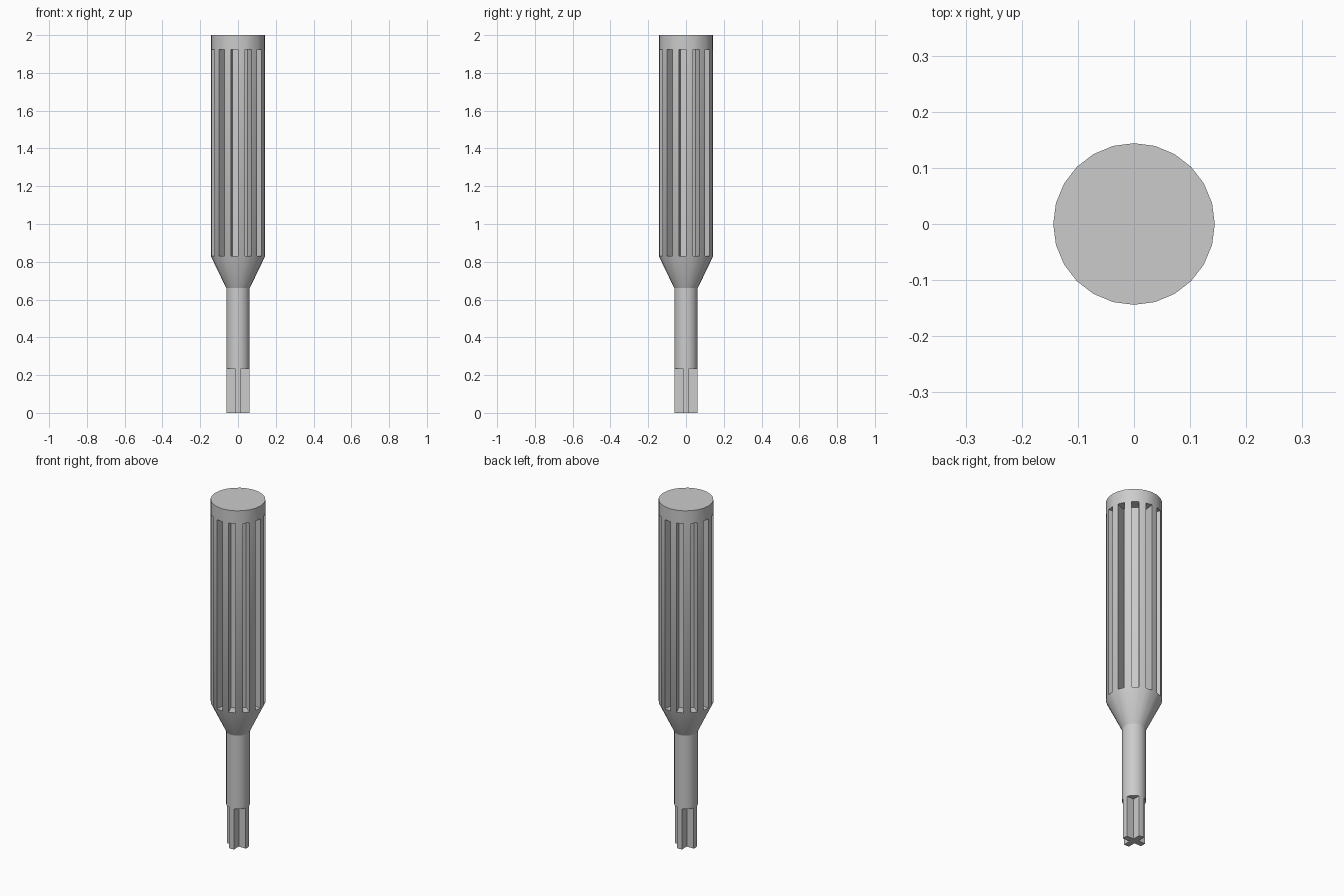
import bpy, bmesh, math

if "Cube" in bpy.data.objects:
    bpy.data.objects.remove(bpy.data.objects["Cube"])

SIDES = 24
R_HANDLE, R_SHAFT = 0.144, 0.062
GROOVE_DEPTH = 0.06

grey = bpy.data.materials.new("grey_plastic")
grey.diffuse_color = (0.6, 0.6, 0.6, 1)
grey.use_nodes = True
grey.node_tree.nodes["Principled BSDF"].inputs["Base Color"].default_value = grey.diffuse_color


def polar(r, deg, z):
    a = math.radians(deg)
    return (r * math.cos(a), r * math.sin(a), z)


def make_object(name, bm):
    mesh = bpy.data.meshes.new(name)
    bm.to_mesh(mesh)
    bm.free()
    mesh.materials.append(grey)
    ob = bpy.data.objects.new(name, mesh)
    bpy.context.collection.objects.link(ob)
    bpy.ops.object.select_all(action='DESELECT')
    ob.select_set(True)
    bpy.context.view_layer.objects.active = ob
    bpy.ops.object.shade_smooth_by_angle(angle=math.radians(30))
    return ob


def skin(bm, rings):
    """Join closed rings, listed bottom to top; return the bands of faces."""
    bands = []
    for low, high in zip(rings, rings[1:]):
        n = len(low)
        bands.append([bm.faces.new((low[i], low[(i + 1) % n],
                                    high[(i + 1) % n], high[i]))
                      for i in range(n)])
    return bands


def circle(bm, r, z):
    return [bm.verts.new(polar(r, 360 / SIDES * i, z)) for i in range(SIDES)]


# Handle: taper, grooved grip and closed end band
bm = bmesh.new()
rings = [circle(bm, r, z) for r, z in
         ((R_SHAFT, 0.66), (R_HANDLE, 0.83), (R_HANDLE, 1.925), (R_HANDLE, 2.0))]
taper, grip, band = skin(bm, rings)
bm.faces.new(rings[-1])
bm.normal_update()
# Every second side is sunk straight in to form a groove
bmesh.ops.inset_individual(bm, faces=grip[1::2], thickness=0,
                           depth=-GROOVE_DEPTH, use_even_offset=False)
make_object("handle", bm)

# Shaft
bm = bmesh.new()
rings = [circle(bm, R_SHAFT, z) for z in (0.235, 0.66)]
skin(bm, rings)
bm.faces.new(rings[0][::-1])
make_object("shaft", bm)

# Cross-shaped tip: four arms with rounded ends and square inner corners
bm = bmesh.new()
inner = R_SHAFT * math.sin(math.radians(15)) * math.sqrt(2)
rings = []
for z in (0, 0.235):
    ring = []
    for k in range(4):
        for r, a in ((R_SHAFT, -15), (R_SHAFT, 0), (R_SHAFT, 15), (inner, 45)):
            ring.append(bm.verts.new(polar(r, 90 * k + a, z)))
    rings.append(ring)
skin(bm, rings)
bm.faces.new(rings[0][::-1])
make_object("cross_tip", bm)
